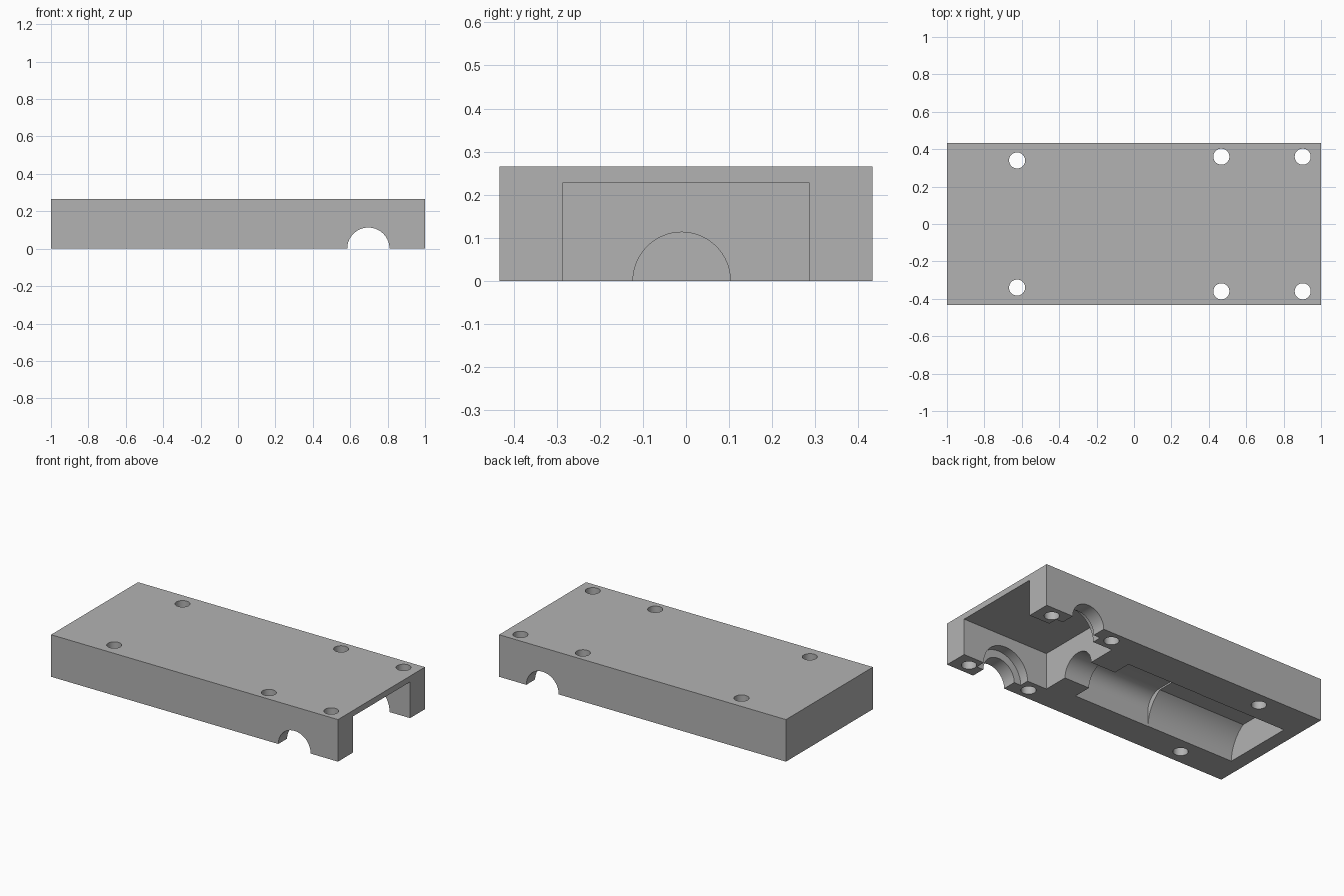
import bpy
import bmesh
from math import cos, sin, pi, asin
from mathutils import Matrix, Vector

default = bpy.data.objects.get("Cube")
if default:
    bpy.data.objects.remove(default, do_unlink=True)

LENGTH, WIDTH, HEIGHT = 2.0, 0.866, 0.265
BELOW = -0.05          # how far cutters reach under the base
AXIS_Y = -0.01         # centre line of the long cavity

grey = bpy.data.materials.new("plain_grey")
grey.use_nodes = True
colour = (0.45, 0.45, 0.45, 1)
grey.diffuse_color = colour
grey.node_tree.nodes["Principled BSDF"].inputs["Base Color"].default_value = colour


def finish(name, bm):
    bmesh.ops.recalc_face_normals(bm, faces=bm.faces)
    mesh = bpy.data.meshes.new(name)
    bm.to_mesh(mesh)
    bm.free()
    mesh.materials.append(grey)
    obj = bpy.data.objects.new(name, mesh)
    bpy.context.collection.objects.link(obj)
    return obj


def box(name, low, high):
    low, high = Vector(low), Vector(high)
    bm = bmesh.new()
    bmesh.ops.create_cube(bm, size=1, matrix=Matrix.Translation((low + high) / 2)
                          @ Matrix.Diagonal((*(high - low), 1)))
    return finish(name, bm)


def rod(name, centre, radius, length, axis, sides=64):
    turn = {"X": Matrix.Rotation(pi / 2, 4, "Y"),
            "Y": Matrix.Rotation(pi / 2, 4, "X"),
            "Z": Matrix.Identity(4)}[axis]
    bm = bmesh.new()
    bmesh.ops.create_cone(bm, cap_ends=True, segments=sides, radius1=radius,
                          radius2=radius, depth=length,
                          matrix=Matrix.Translation(centre) @ turn)
    return finish(name, bm)


def tunnel(name, half, x0, x1):
    """Extrude a left-right symmetric (y, z) profile along x."""
    outline = half + [(-y, z) for y, z in reversed(half)]
    bm = bmesh.new()
    face = bm.faces.new([bm.verts.new((x0, y + AXIS_Y, z)) for y, z in outline])
    grown = bmesh.ops.extrude_face_region(bm, geom=[face])["geom"]
    verts = [v for v in grown if isinstance(v, bmesh.types.BMVert)]
    bmesh.ops.translate(bm, verts=verts, vec=(x1 - x0, 0, 0))
    return finish(name, bm)


# Solid housing block
housing = box("housing", (-LENGTH / 2, -WIDTH / 2, 0), (LENGTH / 2, WIDTH / 2, HEIGHT))

# Open pocket at one end
cutters = [box("pocket_cutter", (0.4, -0.285, BELOW), (1.1, 0.285, 0.228))]

# Cross shaft bore, with a wider seat inside each wall
cutters.append(rod("shaft_cutter", (0.697, 0, 0), 0.113, 1.2, "Y"))
cutters.append(rod("seat_cutter", (0.697, 0, 0), 0.16, 0.69, "Y"))

# Narrow neck joining the pocket to the long cavity
cutters.append(rod("neck_cutter", (0.3, AXIS_Y, 0), 0.113, 0.4, "X"))

# Long cavity: rounded box section, then a flat-topped round section
fillet, half_width, top = 0.1, 0.23, 0.2
rounded = [(half_width, BELOW)] + [
    (half_width - fillet + fillet * cos(a), top - fillet + fillet * sin(a))
    for a in (pi / 2 * i / 12 for i in range(13))]
cutters.append(tunnel("front_cavity_cutter", rounded, -0.303, 0.225))

radius, flat = 0.228, 0.19
limit = asin(flat / radius)
barrel = [(radius, BELOW)] + [
    (radius * cos(a), radius * sin(a)) for a in (limit * i / 16 for i in range(17))]
cutters.append(tunnel("rear_cavity_cutter", barrel, -0.91, -0.25))

# Screw holes, in mirrored pairs
for x, y in ((-0.625, 0.34), (0.467, 0.36), (0.902, 0.36)):
    for side in (-1, 1):
        cutters.append(rod("screw_hole_cutter", (x, side * y, 0.13), 0.043, 0.6, "Z", 32))

for cutter in cutters:
    cutter.hide_render = True
    cut = housing.modifiers.new(cutter.name, "BOOLEAN")
    cut.operation = "DIFFERENCE"
    cut.solver = "EXACT"
    cut.object = cutter

# Bake the cuts and discard the cutters
graph = bpy.context.evaluated_depsgraph_get()
result = bpy.data.meshes.new_from_object(housing.evaluated_get(graph))
housing.modifiers.clear()
housing.data = result
for cutter in cutters:
    bpy.data.objects.remove(cutter, do_unlink=True)
result.materials.clear()
result.materials.append(grey)
for face in result.polygons:
    face.material_index = 0

bpy.ops.object.select_all(action="DESELECT")
housing.select_set(True)
bpy.context.view_layer.objects.active = housing
bpy.ops.object.shade_smooth_by_angle(angle=pi / 6)
